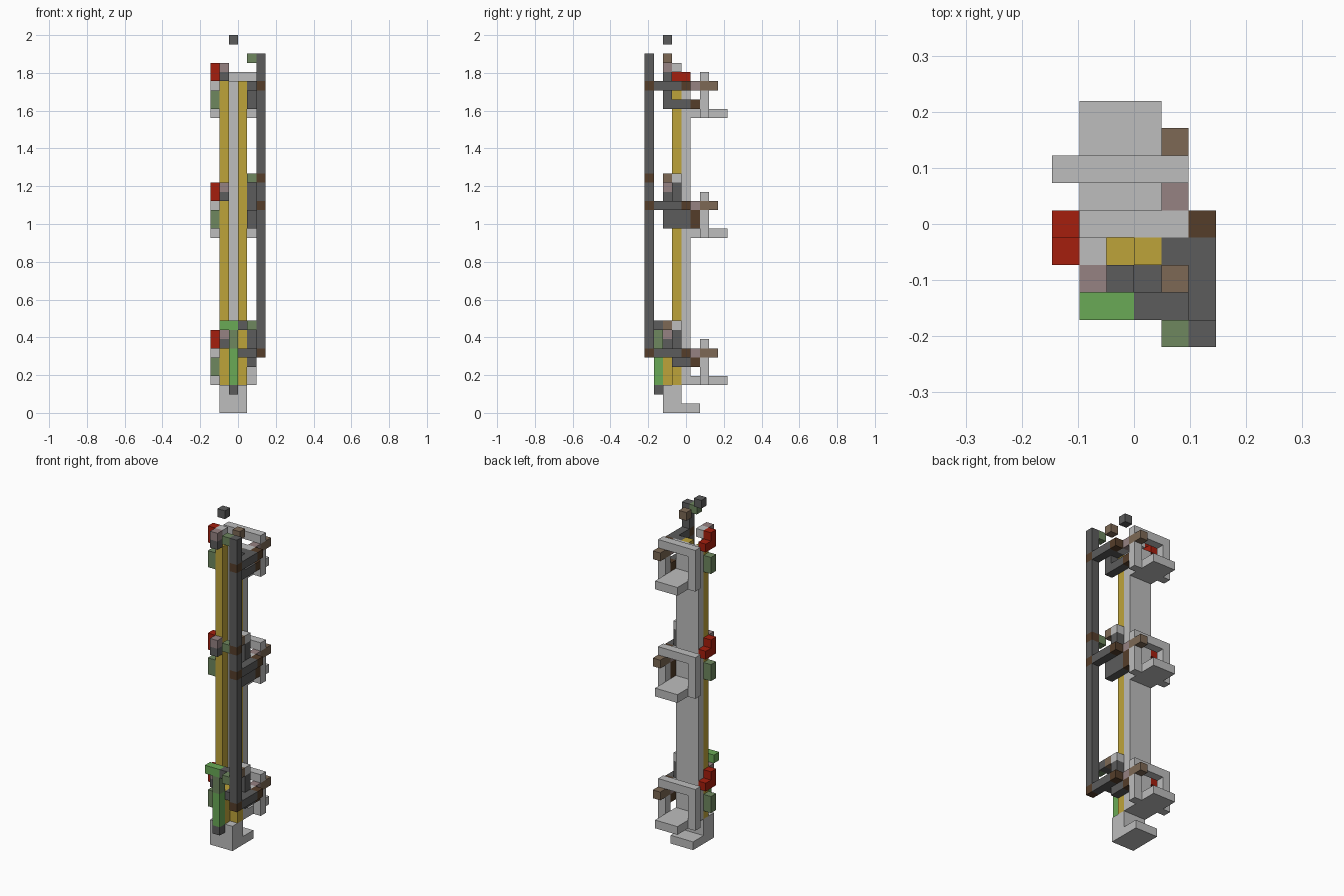
import bpy

cube = bpy.data.objects.get("Cube")
if cube:
    bpy.data.objects.remove(cube, do_unlink=True)

U = 2 / 41  # size of one block; the grid is 6 x 9 x 41 blocks


def material(name, r, g, b):
    m = bpy.data.materials.new(name)
    m.use_nodes = True
    m.diffuse_color = (r, g, b, 1)
    m.node_tree.nodes["Principled BSDF"].inputs["Base Color"].default_value = (r, g, b, 1)
    return m


GRAY = material("light gray", .51, .51, .51)
DARK = material("dark gray", .107, .107, .107)
GOLD = material("gold", .515, .37, .042)
GREEN = material("bright green", .144, .402, .093)
MOSS = material("moss green", .156, .242, .114)
RED = material("red", .376, .013, .004)
TAN = material("tan brown", .205, .141, .091)
BROWN = material("dark brown", .091, .048, .023)
PINK = material("dusty pink", .305, .223, .223)


def block(name, mat, x, y, z):
    """Box covering inclusive block ranges; a single number means one block."""
    spans = [(v, v) if isinstance(v, int) else v for v in (x, y, z)]
    origin = (-3 * U, -4.5 * U, 0)
    mid = [o + (a + b + 1) / 2 * U for o, (a, b) in zip(origin, spans)]
    bpy.ops.mesh.primitive_cube_add(size=1, location=mid)
    ob = bpy.context.object
    ob.name = name
    ob.scale = [(b - a + 1) * U for a, b in spans]
    bpy.ops.object.transform_apply(location=False, rotation=False, scale=True)
    ob.data.materials.append(mat)


# Base and long uprights
block("base", GRAY, (1, 3), (2, 3), (0, 2))
block("base_foot", GRAY, (1, 3), (4, 5), 0)
block("back_column", GRAY, (1, 3), 4, (3, 35))
block("gold_rod_right", GOLD, 1, 3, (3, 35))
block("gold_rod_left", GOLD, 3, 3, (3, 35))
block("gold_rod_foot", GOLD, 2, (2, 3), (3, 6))

# Slide rail with dark brown joints
joints = (6, 22, 25, 35)
for k, following in zip(joints, joints[1:] + (39,)):
    block("rail_joint", BROWN, 5, 0, k)
    block("rail_section", DARK, 5, 0, (k + 1, following - 1))

# Three stations: square frame, ledge, side arm and marker blocks
for b in (3, 19, 32):
    block("frame_bottom", GRAY, (0, 4), 6, b)
    block("frame_top", GRAY, (0, 4), 6, b + 4)
    block("frame_right_post", GRAY, 0, 6, (b + 1, b + 3))
    block("frame_left_post", GRAY, 4, 6, (b + 1, b + 2))
    block("ledge_outer", GRAY, (1, 3), (7, 8), b)
    block("ledge_inner", GRAY, (1, 3), 5, b)
    block("arm", DARK, 5, (1, 3), b + 3)
    block("arm_end", BROWN, 5, 4, b + 3)
    block("arm_link", GRAY, 4, 4, b + 3)
    block("arm_pad", PINK, 4, 5, b + 3)
    block("frame_knob", TAN, 4, (6, 7), b + 3)
    block("red_lever", RED, 0, (3, 4), b + 4)
    block("red_lever_tip", RED, 0, 3, b + 5)
    block("moss_tab", MOSS, 0, 3, (b + 1, b + 2))
    block("clip", DARK, 1, 2, b + 4)
    block("clip_cap", PINK, 1, 2, b + 5)
    block("rail_tab", MOSS, 4, 0, b + 6)
    block("marker", TAN, 4, 2, b + 6)

# Lower catch
block("lower_catch", DARK, 4, (3, 4), 5)
block("lower_catch_tip", BROWN, 4, 5, 5)
block("lower_bridge", DARK, (3, 4), 2, 6)
block("lower_stack", DARK, 4, 3, (6, 8))
block("lower_stack_cap", GRAY, 4, 3, 9)

# Middle catch
block("middle_catch", DARK, 4, (2, 4), (20, 21))
block("middle_catch_tip", BROWN, 4, 5, (20, 21))
block("middle_stack", DARK, 4, 3, (22, 24))
block("middle_stack_cap", GRAY, 4, 3, 25)

# Upper catch
block("upper_catch", DARK, 4, (3, 4), 33)
block("upper_catch_tip", BROWN, 4, 5, 33)
block("upper_catch_front", DARK, 4, 2, (33, 34))
block("upper_stack", DARK, 4, 3, 35)
block("upper_cap", GRAY, 1, 3, 37)

# Green handle on the front
block("handle_foot", DARK, 2, 1, 2)
block("handle", GREEN, 2, 1, (3, 6))
block("handle_neck", MOSS, 2, 1, (7, 8))
block("handle_head", GREEN, (1, 2), 1, 9)
block("handle_link", DARK, (3, 4), 1, 9)

# Floating block at the top
block("top_block", DARK, 2, 2, 40)
